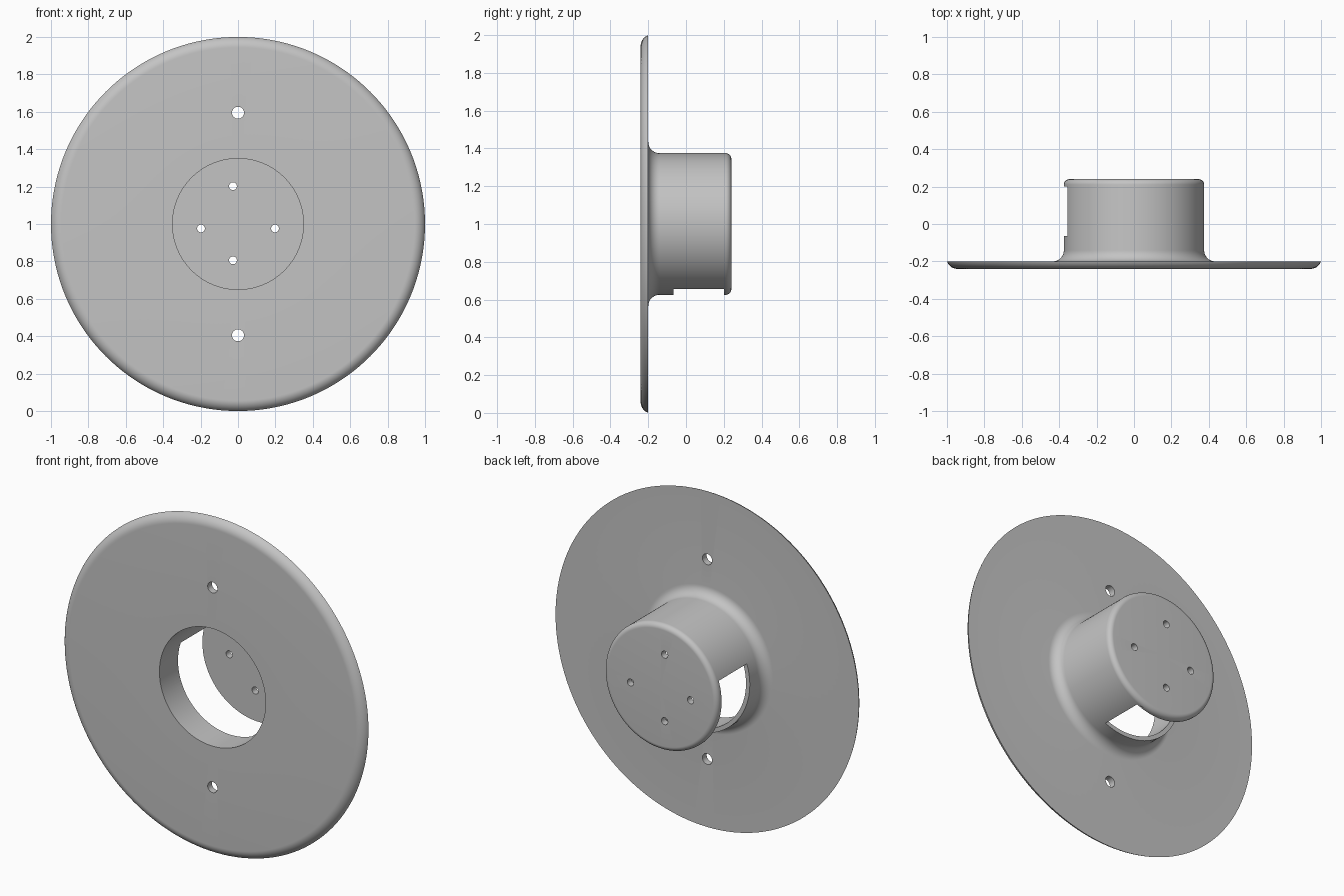
import bpy
import bmesh
from math import sin, cos, radians, pi
from mathutils import Matrix

cube = bpy.data.objects.get("Cube")
if cube:
    bpy.data.objects.remove(cube, do_unlink=True)

grey = bpy.data.materials.new("plain grey")
grey.use_nodes = True
tone = (0.55, 0.55, 0.55, 1)
grey.diffuse_color = tone
grey.node_tree.nodes["Principled BSDF"].inputs["Base Color"].default_value = tone

CENTRE = (0, 0, 1)
FRONT, BACK = -0.24, 0.24
PLATE_BACK, CUP_FLOOR = -0.20, 0.20
OUTER, INNER = 0.375, 0.35


def arc(r, y, radius, a0, a1, steps=10):
    """Points of an arc in the radius / depth plane, angles in degrees."""
    angles = [radians(a0 + (a1 - a0) * i / steps) for i in range(steps + 1)]
    return [(r + radius * cos(a), y + radius * sin(a)) for a in angles]


def lathe(name, profile, start=0, sweep=360, steps=144, solid=False):
    """Turn a (radius, depth) profile about the depth axis."""
    bm = bmesh.new()
    verts = [bm.verts.new((r, y, 0)) for r, y in profile]
    if solid:
        bm.faces.new(verts)
    else:
        for a, b in zip(verts, verts[1:]):
            bm.edges.new((a, b))
    bmesh.ops.rotate(bm, verts=bm.verts[:], matrix=Matrix.Rotation(-radians(start), 3, 'Y'))
    bmesh.ops.spin(bm, geom=bm.verts[:] + bm.edges[:] + bm.faces[:], axis=(0, -1, 0),
                   cent=(0, 0, 0), angle=radians(sweep), steps=steps)
    bmesh.ops.remove_doubles(bm, verts=bm.verts[:], dist=0.0001)
    bmesh.ops.recalc_face_normals(bm, faces=bm.faces[:])
    mesh = bpy.data.meshes.new(name)
    bm.to_mesh(mesh)
    bm.free()
    obj = bpy.data.objects.new(name, mesh)
    obj.location = CENTRE
    bpy.context.collection.objects.link(obj)
    return obj


def pin(x, z, radius, y):
    """Cutter for a round hole running front to back."""
    bpy.ops.mesh.primitive_cylinder_add(vertices=32, radius=radius, depth=0.16,
                                        location=(x, y, z), rotation=(pi / 2, 0, 0))
    return bpy.context.object


# Flange and cup as one turned shell
profile = [(0, CUP_FLOOR), (INNER, CUP_FLOOR), (INNER, FRONT)]
profile += arc(0.9434, FRONT + 0.06, 0.06, -90, -19.47)       # rounded rim
profile += arc(OUTER + 0.06, PLATE_BACK + 0.06, 0.06, 270, 180)  # fillet at the cup
profile += arc(OUTER - 0.03, BACK - 0.03, 0.03, 0, 90)        # rounded cup end
profile += [(0, BACK)]
body = lathe("flanged_cup", profile)
body.data.materials.append(grey)

# Side window in the cup wall
lo, hi = -0.065, CUP_FLOOR + 0.0005
cutters = [lathe("window_cutter", [(0.335, lo), (0.45, lo), (0.45, hi), (0.335, hi)],
                 start=161.5, sweep=131.5, steps=48, solid=True)]

# Two flange holes and four holes in the cup end
for side in (-1, 1):
    cutters.append(pin(0, 1 + side * 0.595, 0.032, -0.22))
    cutters.append(pin(side * 0.198, 0.976, 0.021, 0.22))
    cutters.append(pin(-0.027, 1.004 + side * 0.198, 0.021, 0.22))

bpy.ops.object.select_all(action='DESELECT')
body.select_set(True)
bpy.context.view_layer.objects.active = body
for cutter in cutters:
    cut = body.modifiers.new("cut", 'BOOLEAN')
    cut.operation = 'DIFFERENCE'
    cut.solver = 'EXACT'
    cut.object = cutter
    bpy.ops.object.modifier_apply(modifier=cut.name)
    bpy.data.objects.remove(cutter, do_unlink=True)

bpy.ops.object.shade_smooth_by_angle(angle=radians(30))
